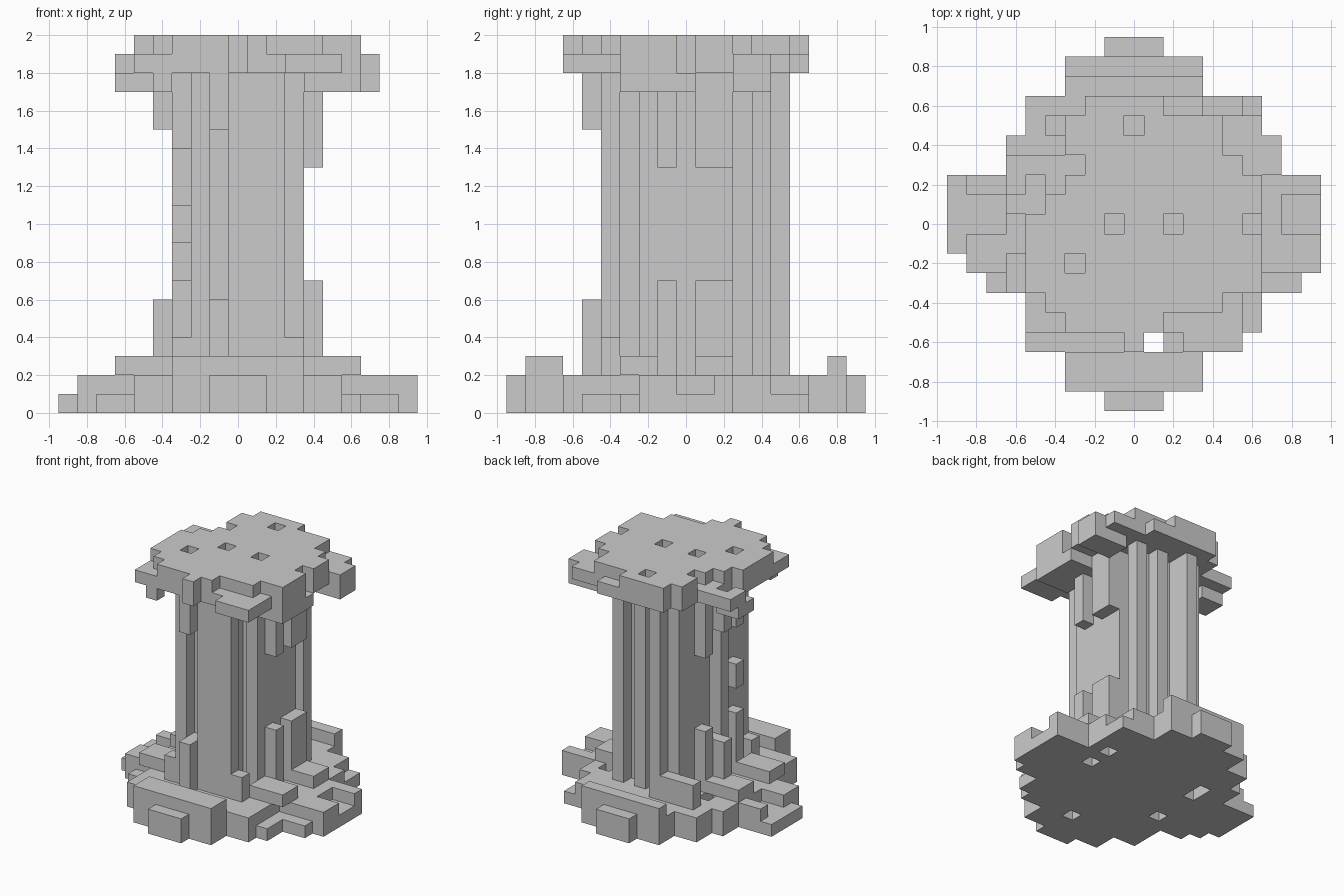
import bpy
import bmesh
from mathutils import Vector

cube = bpy.data.objects.get("Cube")
if cube:
    bpy.data.objects.remove(cube, do_unlink=True)

CELL = 0.1

stone = bpy.data.materials.new("grey_stone")
stone.use_nodes = True
GREY = (0.6, 0.6, 0.6, 1)
stone.diffuse_color = GREY
stone.node_tree.nodes["Principled BSDF"].inputs["Base Color"].default_value = GREY


def box(xs, ys, zs):
    """All cells in inclusive x and y ranges and a half-open z range."""
    return {(x, y, z)
            for x in range(xs[0], xs[1] + 1)
            for y in range(ys[0], ys[1] + 1)
            for z in range(*zs)}


def pillar(x, y, zs):
    """One upright stack of cells."""
    return box((x, x), (y, y), zs)


def slab(top_row, spans, zs):
    """A plan drawn as rows of x spans, from the back row to the front row."""
    cells = set()
    for step, span in enumerate(spans):
        y = top_row - step
        cells |= box(span, (y, y), zs)
    return cells


def build(name, cells):
    """Skin the outside of a set of cells and merge coplanar faces."""
    bm = bmesh.new()
    corners = {}

    def corner(p):
        key = tuple(round(c * 2) for c in p)
        if key not in corners:
            corners[key] = bm.verts.new(p * CELL)
        return corners[key]

    for cell in sorted(cells):
        middle = Vector(cell) + Vector((0, 0, 0.5))
        for axis in range(3):
            for sign in (-1, 1):
                near = list(cell)
                near[axis] += sign
                if tuple(near) in cells:
                    continue
                n, u, v = Vector(), Vector(), Vector()
                n[axis] = sign / 2
                u[(axis + 1) % 3] = 0.5
                v[(axis + 2) % 3] = sign / 2
                loop = (-u - v, u - v, u + v, v - u)
                bm.faces.new([corner(middle + n + d) for d in loop])
    bmesh.ops.dissolve_limit(bm, angle_limit=0.01, verts=bm.verts, edges=bm.edges)
    mesh = bpy.data.meshes.new(name)
    bm.to_mesh(mesh)
    bm.free()
    mesh.materials.append(stone)
    obj = bpy.data.objects.new(name, mesh)
    bpy.context.collection.objects.link(obj)


# Stepped base plan, with broken edges and small gaps
base_rows = [(-1, 1), (-3, 3), (-3, 3), (-5, 6), (-5, 6), (-6, 6), (-6, 6),
             (-9, 9), (-9, 9), (-9, 9), (-9, 9), (-8, 9), (-7, 8),
             (-5, 6), (-5, 6), (-5, 5), (-3, 3), (-3, 3), (-1, 1)]
base = slab(9, base_rows, (0, 2))
lowered = (box((-9, -9), (-1, 2), (1, 2))
           | box((-9, -7), (0, 1), (1, 2))
           | box((8, 9), (0, 1), (1, 2))
           | box((6, 8), (-5, -3), (1, 2))
           | box((-8, -6), (-5, -3), (1, 2))
           | box((6, 6), (5, 6), (1, 2)))
base -= lowered
for x, y in ((1, -6), (5, 1), (5, 3), (-4, 2), (-4, 3), (-4, -2)):
    base -= pillar(x, y, (0, 2))
build("base", base)

# Raised blocks lying on the base
ledge = (2, 3)
build("front_ledge", box((-3, 3), (-8, -7), ledge))
build("back_ledge", box((-3, 3), (8, 8), ledge))
for side, sign in (("left", 1), ("right", -1)):
    reach = sorted((4 * sign, 6 * sign))
    build(side + "_front_block", box(reach, (-3, -2), ledge))
    build(side + "_back_block", box(reach, (1, 2), ledge))

# Fluted shaft: core, ribs, then grooves
shaft = (2, 18)
column = box((-2, 2), (-4, 3), shaft)
column |= box((3, 3), (-2, 2), shaft)
for x, y in ((-2, 4), (-1, 4), (-1, 5), (1, 4), (3, 4), (3, 3), (-3, 0)):
    column |= pillar(x, y, shaft)
for x, y in ((-1, -4), (2, -3), (2, -2), (3, 3)):
    column -= pillar(x, y, shaft)
# Broken corner rib
for span in ((2, 7), (9, 11), (14, 18)):
    column |= pillar(-3, -2, span)
build("shaft", column)

# Matching stubs that rise from the base and hang from the cap
stubs = {
    "front": ((-1, -1), (-5, -4), 6, 15),
    "left_front": ((4, 4), (-1, -1), 7, 13),
    "left_back": ((4, 4), (1, 2), 7, 13),
    "right_front": ((-4, -3), (1, 1), 6, 15),
    "right_back": ((-3, -3), (2, 2), 7, 13),
}
for name, (xs, ys, low, high) in stubs.items():
    build(name + "_rising_stub", box(xs, ys, (2, low)))
    build(name + "_hanging_stub", box(xs, ys, (high, 18)))

# Short posts and a low wall around the shaft
for name, x, y in (("front_left", 3, -4), ("front_right", -3, -4)):
    build(name + "_post", pillar(x, y, (2, 4)))
build("back_low_wall", box((-4, -2), (5, 5), (2, 4)))

# Cap: lower plate, upper plate with pits, ragged hanging edge
lower, upper, hang = (18, 19), (19, 20), (17, 18)
plate_rows = [(-2, 3), (-3, 6), (-3, 7), (-5, 7), (-4, 6), (-4, 6), (-5, 5),
              (-5, 6), (-5, 6), (-5, 6), (-5, 5), (-5, 5), (0, 0)]
cap = slab(6, plate_rows, lower)
cap |= box((3, 5), (-6, -6), lower)
cap |= box((-6, -6), (2, 3), lower)
top_rows = [(-2, 1), (-3, 4), (-3, 4), (-2, 5), (-3, 6), (-4, 6), (-5, 5),
            (-5, 6), (-5, 6), (-5, 6), (-4, 4), (-3, 1), (0, 0)]
cap |= slab(6, top_rows, upper)
for x, y in ((0, 5), (-1, 0), (2, 0), (-3, -2)):
    cap -= pillar(x, y, upper)
cap |= box((-6, -5), (1, 2), hang) | box((5, 7), (3, 4), hang)
cap |= box((4, 6), (-3, 0), hang) | pillar(-4, -5, hang)
build("cap", cap)
